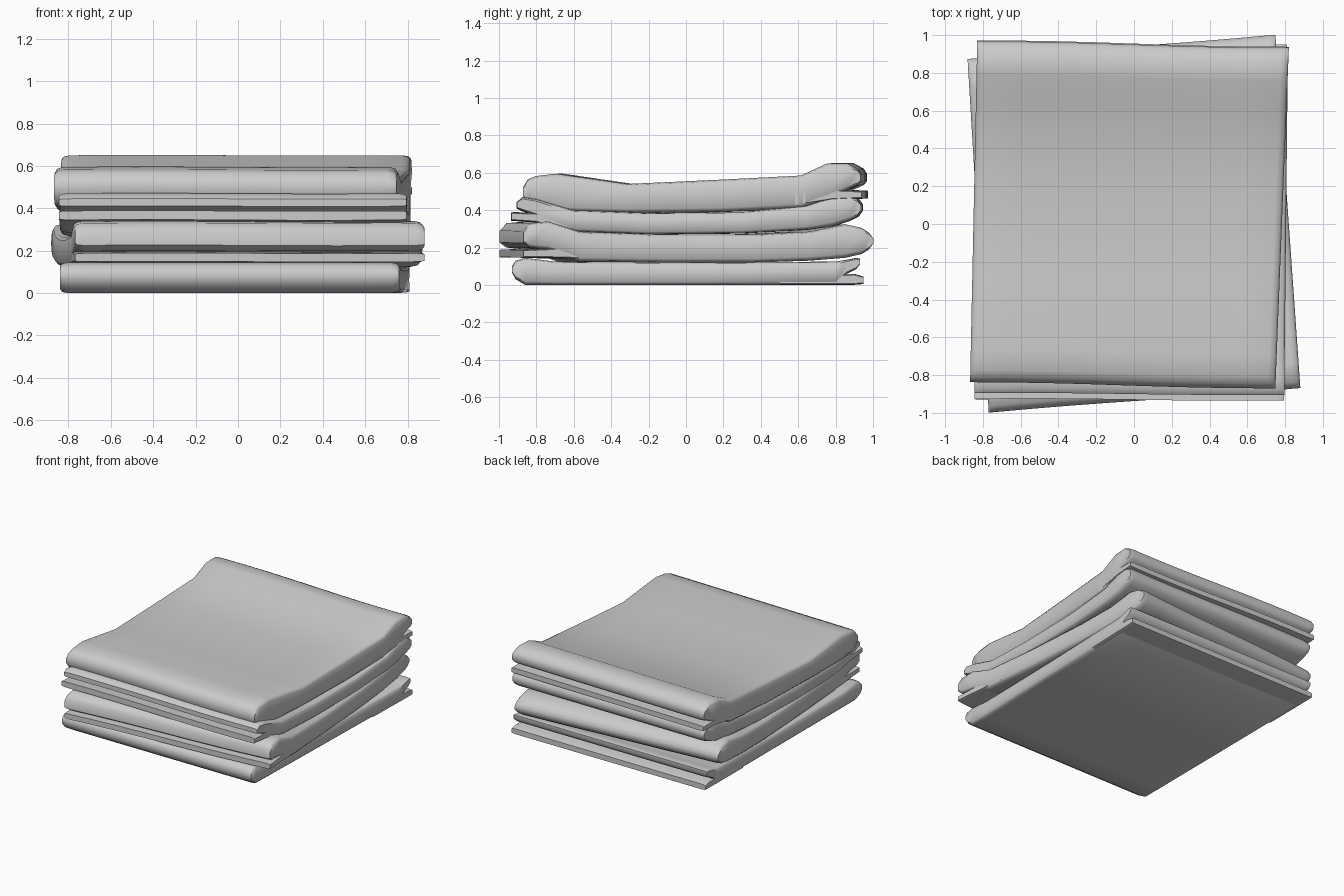
import bpy, bmesh, math
from mathutils import Matrix

cube = bpy.data.objects.get("Cube")
if cube:
    bpy.data.objects.remove(cube, do_unlink=True)

cloth = bpy.data.materials.new("light_grey_cloth")
cloth.use_nodes = True
GREY = (0.6, 0.6, 0.6, 1)
cloth.diffuse_color = GREY
cloth.node_tree.nodes["Principled BSDF"].inputs["Base Color"].default_value = GREY

# Cross rings: distance from the side edge and how far the side is squashed
EDGE = [(0, 0.74), (0.012, 0.92), (0.04, 1)]
INNER = 8


def folded_sheet(name, stations, front, back, turn, wave):
    """Loft a side profile of (y, bottom, top) stations across x."""
    count = len(stations)
    y0, y1 = -0.94, 0.94
    rings = [(0, d, s) for d, s in EDGE]
    rings += [(i / INNER, 0, 1) for i in range(1, INNER)]
    rings += [(1, -d, s) for d, s in reversed(EDGE)]
    spin = Matrix.Rotation(math.radians(turn), 3, 'Z')
    bm = bmesh.new()
    loops = []
    for u, shift, squash in rings:
        lower, upper = [], []
        for y, bottom, top in stations:
            t = (y - y0) / (y1 - y0)
            left = front[0] + (back[0] - front[0]) * t
            right = front[1] + (back[1] - front[1]) * t
            x = left + (right - left) * u + shift
            mid, half = (bottom + top) / 2, (top - bottom) / 2 * squash
            # gentle waviness, strongest toward the folded ends
            ripple = wave * math.sin(u * math.pi * 2) * abs(y)
            for row, z in ((lower, mid - half), (upper, mid + half)):
                v = bm.verts.new((x, y + ripple, z + ripple * 0.6))
                v.co = spin @ v.co
                row.append(v)
        loops.append((lower, upper))
    for (la, ua), (lb, ub) in zip(loops, loops[1:]):
        a, b = ua + la[::-1], ub + lb[::-1]
        for i in range(len(a)):
            j = (i + 1) % len(a)
            bm.faces.new((a[i], a[j], b[j], b[i]))
    for lower, upper in (loops[0], loops[-1]):
        for i in range(count - 1):
            bm.faces.new((lower[i], lower[i + 1], upper[i + 1], upper[i]))
    bmesh.ops.recalc_face_normals(bm, faces=bm.faces)
    mesh = bpy.data.meshes.new(name)
    bm.to_mesh(mesh)
    bm.free()
    mesh.materials.append(cloth)
    obj = bpy.data.objects.new(name, mesh)
    bpy.context.collection.objects.link(obj)
    bpy.ops.object.select_all(action='DESELECT')
    obj.select_set(True)
    bpy.context.view_layer.objects.active = obj
    bpy.ops.object.shade_smooth_by_angle(angle=math.radians(50))


# Bottom cloth: fold in front, loose edges behind
shape = dict(front=(-0.84, 0.76), back=(-0.83, 0.81), turn=0, wave=0)
folded_sheet("bottom_cloth", [
    (-0.93, 0.065, 0.1), (-0.91, 0.03, 0.13), (-0.86, 0, 0.145), (-0.7, 0, 0.125),
    (0, 0, 0.12), (0.8, 0, 0.125), (0.86, 0.06, 0.135), (0.91, 0.085, 0.145),
    (0.93, 0.11, 0.14)], **shape)
folded_sheet("bottom_cloth_flap", [(0.5, 0.001, 0.05), (0.9, 0.001, 0.06),
                                   (0.95, 0.005, 0.045)], **shape)

# Lower middle cloth: fold behind, loose edges in front, turned askew
shape = dict(front=(-0.845, 0.81), back=(-0.81, 0.825), turn=4.5, wave=0.003)
folded_sheet("lower_middle_cloth", [
    (-0.935, 0.225, 0.29), (-0.9, 0.2, 0.33), (-0.8, 0.19, 0.34), (-0.63, 0.125, 0.285),
    (-0.2, 0.12, 0.27), (0.3, 0.12, 0.27), (0.6, 0.13, 0.285), (0.79, 0.145, 0.325),
    (0.88, 0.165, 0.305), (0.92, 0.19, 0.28), (0.94, 0.22, 0.25)], **shape)
folded_sheet("lower_middle_cloth_flap", [(-0.935, 0.148, 0.188), (-0.8, 0.145, 0.195),
                                         (-0.5, 0.135, 0.2)], **shape)

# Upper middle cloth: fold behind, loose edges in front
shape = dict(front=(-0.84, 0.8), back=(-0.82, 0.81), turn=-0.3, wave=0.003)
folded_sheet("upper_middle_cloth", [
    (-0.9, 0.41, 0.445), (-0.87, 0.395, 0.47), (-0.8, 0.37, 0.46), (-0.6, 0.285, 0.4),
    (-0.2, 0.27, 0.385), (0.3, 0.275, 0.39), (0.65, 0.295, 0.425), (0.79, 0.315, 0.475),
    (0.88, 0.345, 0.48), (0.92, 0.365, 0.46), (0.94, 0.395, 0.43)], **shape)
folded_sheet("upper_middle_cloth_flap", [(-0.93, 0.345, 0.388), (-0.8, 0.335, 0.385),
                                         (-0.6, 0.29, 0.36)], **shape)

# Top cloth: fold in front, loose edges behind
shape = dict(front=(-0.85, 0.765), back=(-0.85, 0.8), turn=-1.2, wave=0.004)
folded_sheet("top_cloth", [
    (-0.855, 0.475, 0.525), (-0.83, 0.43, 0.565), (-0.79, 0.405, 0.582),
    (-0.68, 0.39, 0.595), (-0.3, 0.385, 0.54), (0.2, 0.39, 0.563), (0.63, 0.41, 0.585),
    (0.77, 0.455, 0.65), (0.88, 0.51, 0.65), (0.935, 0.535, 0.62),
    (0.95, 0.555, 0.595)], **shape)
folded_sheet("top_cloth_flap", [(0.6, 0.42, 0.5), (0.8, 0.455, 0.51),
                                (0.955, 0.463, 0.502)], **shape)
